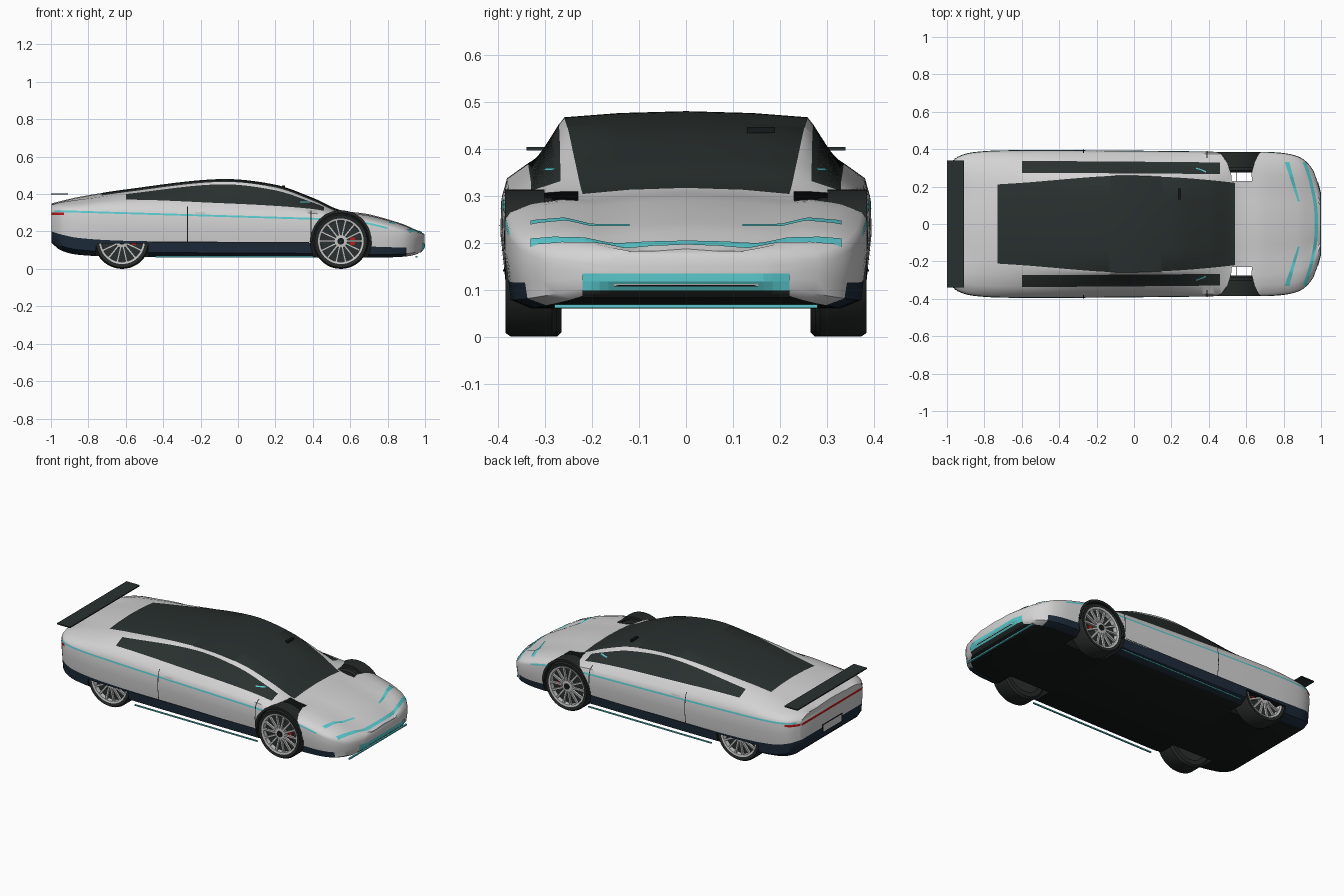
import bpy, bmesh, math
from mathutils import Vector, Matrix
from mathutils.bvhtree import BVHTree

if "Cube" in bpy.data.objects:
    bpy.data.objects.remove(bpy.data.objects["Cube"])


def material(name, r, g, b):
    m = bpy.data.materials.new(name)
    m.use_nodes = True
    m.diffuse_color = (r, g, b, 1)
    m.node_tree.nodes["Principled BSDF"].inputs["Base Color"].default_value = (r, g, b, 1)
    return m


paint = material("pale_grey_paint", .66, .65, .65)
glass = material("dark_glass", .022, .03, .028)
navy = material("navy_trim", .012, .024, .042)
cyan = material("cyan_trim", .1, .58, .61)
black = material("matte_black", .008, .01, .01)
rubber = material("tyre_rubber", .018, .022, .021)
silver = material("silver_alloy", .55, .55, .55)
red = material("red_light", .5, .01, .01)


def finish(name, bm, mats, fix_normals=True):
    if fix_normals:
        bmesh.ops.recalc_face_normals(bm, faces=bm.faces[:])
    mesh = bpy.data.meshes.new(name)
    bm.to_mesh(mesh)
    bm.free()
    for m in mats:
        mesh.materials.append(m)
    obj = bpy.data.objects.new(name, mesh)
    bpy.context.collection.objects.link(obj)
    return obj


def smooth(obj, degrees=40):
    bpy.ops.object.select_all(action='DESELECT')
    obj.select_set(True)
    bpy.context.view_layer.objects.active = obj
    bpy.ops.object.shade_smooth_by_angle(angle=math.radians(degrees))


def box(name, mat, low, high):
    low, high = Vector(low), Vector(high)
    bm = bmesh.new()
    size = Matrix.Diagonal((high - low).to_4d())
    bmesh.ops.create_cube(bm, size=1, matrix=Matrix.Translation((low + high) / 2) @ size)
    return finish(name, bm, [mat])


def revolve(name, mat, profile, x, z, side, outer, steps=48, turn=math.tau):
    """Sweep a closed (radius, depth) profile about a sideways axle."""
    bm = bmesh.new()
    full = turn > 6
    rows = []
    for k in range(steps if full else steps + 1):
        a = turn * k / steps
        rows.append([bm.verts.new((x + r * math.cos(a), side * (outer + d), z + r * math.sin(a)))
                     for r, d in profile])
    n = len(profile)
    for k in range(steps):
        p, q = rows[k], rows[(k + 1) % len(rows)]
        for i in range(n):
            bm.faces.new((p[i], p[(i + 1) % n], q[(i + 1) % n], q[i]))
    if not full:
        bm.faces.new(rows[0])
        bm.faces.new(rows[-1])
    obj = finish(name, bm, [mat])
    smooth(obj)
    return obj


# Body stations: x, half width, floor, sill, window foot, window head, roof half width, roof
STATIONS = [
    (-.997, .3, .14, .2, .335, .343, .2, .35),
    (-.95, .355, .1, .185, .342, .355, .2, .362),
    (-.85, .385, .075, .165, .35, .37, .205, .385),
    (-.6, .395, .065, .15, .37, .4, .22, .425),
    (-.1, .393, .06, .145, .352, .452, .258, .48),
    (.2, .39, .06, .14, .337, .42, .25, .45),
    (.4, .388, .06, .137, .32, .355, .235, .38),
    (.54, .388, .06, .13, .297, .303, .22, .317),
    (.7, .387, .06, .12, .272, .284, .2, .292),
    (.88, .36, .065, .115, .225, .235, .2, .24),
    (.96, .285, .08, .12, .19, .198, .15, .205),
    (.997, .17, .11, .13, .175, .182, .1, .187),
]


def station(x):
    """Cubic interpolation between the body stations."""
    last = len(STATIONS) - 1
    k = max(i for i in range(last) if STATIONS[i][0] <= x or i == 0)
    a, b = STATIONS[k], STATIONS[k + 1]
    p, q = STATIONS[max(k - 1, 0)], STATIONS[min(k + 2, last)]
    h = b[0] - a[0]
    t = (x - a[0]) / h
    out = []
    for c in range(1, len(a)):
        m0 = (b[c] - p[c]) / (b[0] - p[0]) * h
        m1 = (q[c] - a[c]) / (q[0] - a[0]) * h
        d = b[c] - a[c]
        out.append(a[c] + t * m0 + t * t * (3 * d - 2 * m0 - m1) + t ** 3 * (m0 + m1 - 2 * d))
    return out


def section(x):
    w, floor, sill, foot, head, roof_w, top = station(x)
    line = min(.28 - .03 * x, foot - .03)
    return [(0, floor), (.85 * w, floor), (.965 * w, floor + .3 * (sill - floor)),
            (.98 * w, sill), (w, (sill + line) / 2), (.995 * w, line - .005),
            (.99 * w, line + .005), (.965 * w, line + .55 * (foot - line)),
            (.85 * w, foot), (.69 * w, head), (roof_w, top - .013),
            (.55 * roof_w, top - .004), (0, top)]


def body_material(x, band):
    if band == 0:
        return 4
    if band < 3 and x < .9:
        return 2
    if band == 5 and -.98 < x < .8:
        return 3
    if (band == 8 and -.6 < x < .46) or (band > 9 and -.73 < x < .54):
        return 1
    return 0


# Lofted body
xs = sorted({round(-.98 + .02 * i, 3) for i in range(99)} | {-.997, -.99, -.73, .99, .997})
bm = bmesh.new()
rings = []
for x in xs:
    half = section(x)
    loop = half + [(-y, z) for y, z in half[-2:0:-1]]
    rings.append([bm.verts.new((x, y, z)) for y, z in loop])
L = len(rings[0])
for x0, x1, p, q in zip(xs, xs[1:], rings, rings[1:]):
    for i in range(L):
        j = (i + 1) % L
        f = bm.faces.new((p[i], p[j], q[j], q[i]))
        f.material_index = body_material((x0 + x1) / 2, min(i, L - 1 - i))
for x, ring in ((xs[0], rings[0]), (xs[-1], rings[-1])):
    for i in range(L // 2):
        ids = dict.fromkeys((i, i + 1, L - i - 1, (L - i) % L))
        f = bm.faces.new([ring[k] for k in ids])
        f.material_index = 2 if x < 0 and i < 3 else 0
bmesh.ops.recalc_face_normals(bm, faces=bm.faces[:])
skin = BVHTree.FromBMesh(bm)
body = finish("body", bm, [paint, glass, navy, cyan, black])

# Wheel openings cut from the body
FRONT, REAR, AXLE = .55, -.62, .148
for side in (-1, 1):
    arch = revolve("arch_cutter", black, [(.001, 0), (.164, 0), (.164, .3), (.001, .3)],
                   FRONT, AXLE, side, .23)
    y0, y1 = sorted((side * .24, side * .5))
    slot = box("rear_cutter", black, (REAR - .14, y0, -.1), (REAR + .14, y1, .137))
    for cutter in (arch, slot):
        cutter.hide_render = True
        cutter.hide_set(True)
        mod = body.modifiers.new("cut", 'BOOLEAN')
        mod.operation, mod.object, mod.solver = 'DIFFERENCE', cutter, 'EXACT'
        mod.material_mode = 'TRANSFER'
graph = bpy.context.evaluated_depsgraph_get()
cut_mesh = bpy.data.meshes.new_from_object(body.evaluated_get(graph))
body.modifiers.clear()
body.data = cut_mesh
for cutter in [o for o in bpy.data.objects if "_cutter" in o.name]:
    bpy.data.objects.remove(cutter)
smooth(body)


def decal(name, mat, aim, spot, nu=24, nv=2, lift=.003):
    """Thin plate draped over the body along a casting direction."""
    bm = bmesh.new()
    aim = Vector(aim)
    grid = []
    for i in range(nu + 1):
        row = []
        for j in range(nv + 1):
            hit, normal = skin.ray_cast(Vector(spot(i / nu, j / nv)), aim)[:2]
            row.append(bm.verts.new(hit + normal * lift) if hit else None)
        grid.append(row)
    for p, q in zip(grid, grid[1:]):
        for j in range(nv):
            corners = (p[j], p[j + 1], q[j + 1], q[j])
            if all(corners):
                f = bm.faces.new(corners)
                f.normal_update()
                if f.normal.dot(aim) > 0:
                    f.normal_flip()
    return finish(name, bm, [mat], False)


def mix(a, b, t):
    return a + (b - a) * t


def end_plate(name, mat, end, half, z0, z1, lift=.003):
    decal(name, mat, (-end, 0, 0),
          lambda u, v: (2 * end, mix(-half, half, u), mix(z0, z1, v)), lift=lift)


def side_plate(name, mat, side, x0, x1, z0, z1):
    decal(name, mat, (0, -side, 0),
          lambda u, v: (mix(x0, x1, v), 2 * side, mix(z0, z1, u)))


# Nose and tail details
decal("nose_light_bar", cyan, (0, 0, -1),
      lambda u, v: (.965 - .6 * mix(-.33, .33, u) ** 2 + .018 * v, mix(-.33, .33, u), 2), 40)
end_plate("front_grille", cyan, 1, .22, .1, .135)
end_plate("front_grille_lip", glass, 1, .22, .086, .1)
end_plate("tail_light_bar", red, -1, .35, .288, .302)
end_plate("plate_frame", black, -1, .1, .165, .22)
end_plate("plate", paint, -1, .09, .172, .213, .005)
box("front_splitter", cyan, (.95, -.28, .061), (.96, .28, .069))
box("rear_wing", glass, (-1, -.34, .397), (-.91, .34, .404))
box("roof_sensor", black, (.235, .13, .434), (.25, .19, .447))

# Paired side details
for side in (-1, 1):
    tag = "left_" if side > 0 else "right_"
    decal(tag + "headlight", cyan, (0, 0, -1),
          lambda u, v: (mix(.885, .83, u) - .025 * v * (.4 + .6 * u), side * mix(.12, .33, u), 2))
    side_plate(tag + "tail_light", red, side, -.985, -.93, .288, .302)
    side_plate(tag + "door_seam", black, side, -.272, -.268, .14, .33)
    side_plate(tag + "front_door_seam", black, side, .388, .393, .14, .31)
    side_plate(tag + "sill_seam", black, side, -.46, .38, .139, .143)
    side_plate(tag + "door_handle", silver, side, -.23, -.175, .29, .304)
    side_plate(tag + "mirror_trim", cyan, side, .33, .385, .352, .357)
    box(tag + "side_skirt", cyan, (-.44, side * .38 - .004, .061), (.4, side * .38 + .004, .068))
    revolve(tag + "wheel_arch", rubber, [(.151, 0), (.165, 0), (.165, -.085), (.151, -.085)],
            FRONT, AXLE, side, .386, 32, math.pi)

    # Wheels
    for end, x, outer in (("front_", FRONT, .385), ("rear_", REAR, .375)):
        name = tag + end
        revolve(name + "tyre", rubber, [(.121, -.004), (.14, 0), (.148, -.012), (.148, -.1),
                                        (.138, -.11), (.11, -.11)], x, AXLE, side, outer)
        revolve(name + "rim", silver, [(.122, -.002), (.111, -.005), (.109, -.03), (.122, -.03)],
                x, AXLE, side, outer)
        revolve(name + "brake_disc", glass, [(.112, -.03), (.001, -.03), (.001, -.1), (.112, -.1)],
                x, AXLE, side, outer)
        revolve(name + "hub", silver, [(.034, -.008), (.001, -.005), (.001, -.03), (.036, -.03)],
                x, AXLE, side, outer, 24)
        revolve(name + "hub_cap", black, [(.018, -.003), (.001, -.003), (.001, -.01), (.018, -.01)],
                x, AXLE, side, outer, 24)
        box(name + "caliper", red, (x + .05, side * (outer - .026) - .004, AXLE - .02),
            (x + .075, side * (outer - .026) + .004, AXLE + .02))
        bm = bmesh.new()
        for k in range(14):
            place = (Matrix.Translation((x, side * (outer - .013), AXLE))
                     @ Matrix.Rotation(math.tau * k / 14, 4, 'Y')
                     @ Matrix.Translation((.072, 0, 0)) @ Matrix.Diagonal((.08, .014, .011, 1)))
            bmesh.ops.create_cube(bm, size=1, matrix=place)
        finish(name + "spokes", bm, [silver])
